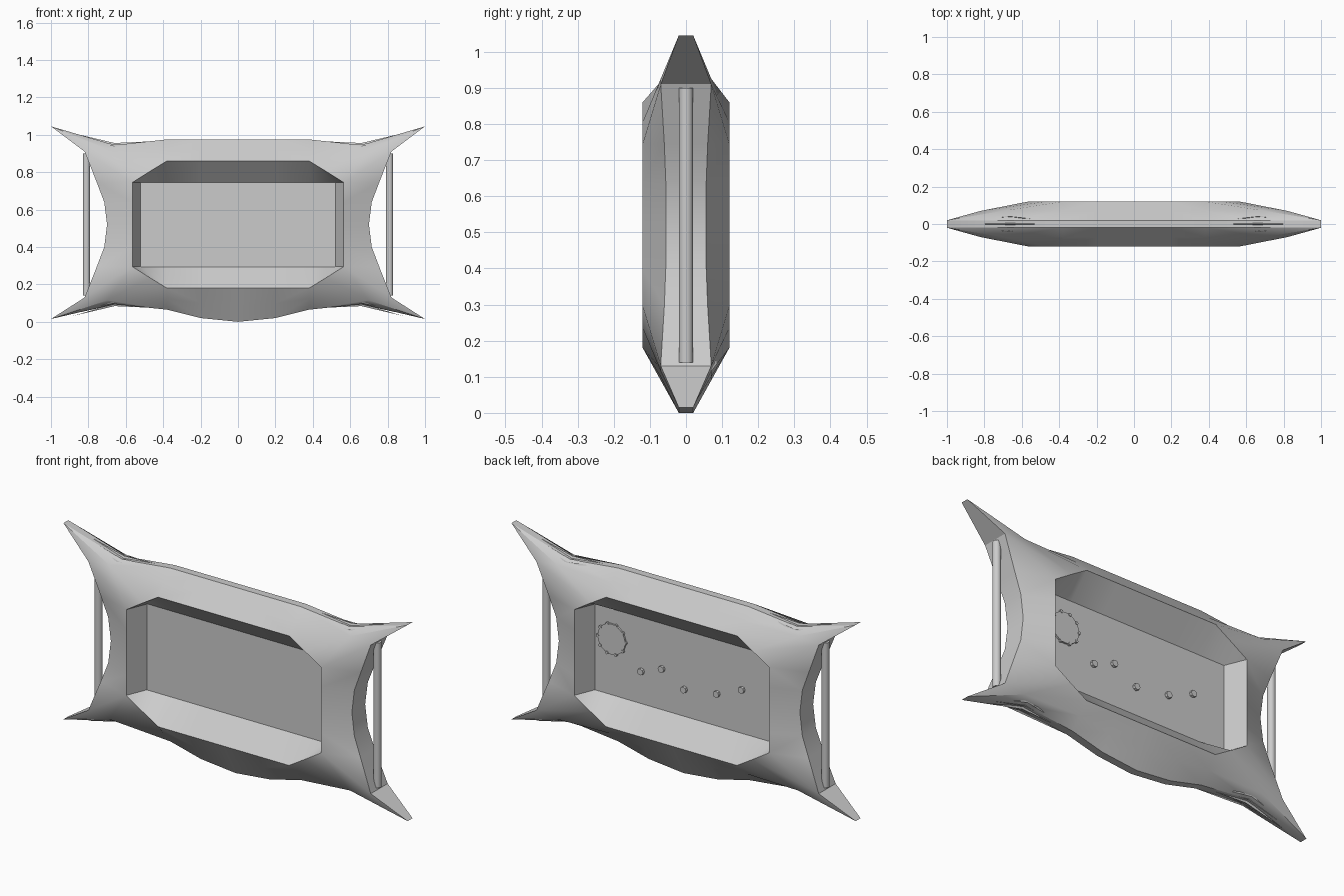
import bpy, bmesh, math
from mathutils import Vector, Matrix

cube = bpy.data.objects.get("Cube")
if cube:
    bpy.data.objects.remove(cube, do_unlink=True)

grey = bpy.data.materials.new("plain_grey")
grey.use_nodes = True
COLOUR = (0.6, 0.6, 0.6, 1)
grey.diffuse_color = COLOUR
grey.node_tree.nodes["Principled BSDF"].inputs["Base Color"].default_value = COLOUR


def finish(name, bm, angle=None):
    """Turn a bmesh into a named object, optionally smooth."""
    bmesh.ops.remove_doubles(bm, verts=bm.verts, dist=0.0005)
    bmesh.ops.recalc_face_normals(bm, faces=bm.faces)
    mesh = bpy.data.meshes.new(name)
    bm.to_mesh(mesh)
    bm.free()
    mesh.materials.append(grey)
    obj = bpy.data.objects.new(name, mesh)
    bpy.context.collection.objects.link(obj)
    if angle:
        bpy.ops.object.select_all(action='DESELECT')
        obj.select_set(True)
        bpy.context.view_layer.objects.active = obj
        bpy.ops.object.shade_smooth_by_angle(angle=math.radians(angle))
    return obj


def cylinder(bm, centre, radius, depth, axis, sides):
    turn = Matrix.Rotation(math.pi / 2, 4, 'X') if axis == 'Y' else Matrix()
    bmesh.ops.create_cone(bm, cap_ends=True, segments=sides, radius1=radius,
                          radius2=radius, depth=depth,
                          matrix=Matrix.Translation(centre) @ turn)


# Frame stations for one quadrant, as (x, half thickness, z):
# outer edge, shoulder, ridge around the opening, edge against the panel
def rail(x):
    return [(x, .02, .975), (x, .07, .9175), (x, .12, .86), (x, .01, .745)]


def post(x, y, z):
    return [(x, y, z), (x, y, z), (.565, .12, z), (.52, .01, z)]


TIP, CREASE, HEEL = (1, .02, 1.045), (.70, .07, .925), (.82, .07, .91)
BEND, CORNER, INNER = (.47, .12, .805), (.565, .12, .745), (.52, .01, .745)
stations = [
    rail(0), rail(.2), rail(.38),
    [(.66, .02, .945), CREASE, BEND, INNER],
    [TIP, CREASE, BEND, INNER],
    [TIP, HEEL, CORNER, INNER],
    [HEEL, HEEL, CORNER, INNER],
    post(.755, .06, .745), post(.715, .056, .64), post(.70, .055, .52),
]
BELLY = {0: 0, .2: .02, .38: .065}


def lower(p):
    """Reflect a point to the bottom half, with the bulging belly."""
    x, y, z = p
    if z == .975:
        return (x, y, BELLY[x])
    if z == .9175:
        return (x, y, (BELLY[x] + .18) / 2)
    return (x, y, max(.015, 1.04 - z))


bm = bmesh.new()
for sx in (1, -1):
    for place in (lambda p: p, lower):
        strips = []
        for station in stations:
            half = [Vector(place(p)) for p in station]
            half = [Vector((p.x * sx, p.y, p.z)) for p in half]
            back = [Vector((p.x, -p.y, p.z)) for p in half]
            strips.append([bm.verts.new(p) for p in half[::-1] + back])
        for a, b in zip(strips, strips[1:]):
            for i in range(len(a) - 1):
                bm.faces.new((a[i], a[i + 1], b[i + 1], b[i]))
finish("frame", bm, 30)

# Central panel
bm = bmesh.new()
bmesh.ops.create_cube(bm, size=1, matrix=Matrix.Translation((0, 0, .52))
                      @ Matrix.Diagonal((1.05, .022, .47, 1)))
finish("panel", bm)

# Side handle rods
for sx, side in ((1, "left"), (-1, "right")):
    bm = bmesh.new()
    cylinder(bm, (.81 * sx, 0, .52), .02, .76, 'Z', 16)
    finish(side + "_handle_rod", bm, 40)

# Slim tapered ribs across the root of each horn
bm = bmesh.new()
for sx in (1, -1):
    for place in (lambda p: p, lower):
        for i in range(-2, 3):
            y = i * .02
            drop = abs(i) * .008
            reach = .04 * abs(i)
            pts = [(.44 + reach, y * .6, .966 - drop),
                   (.66, y - .006, .942 - drop), (.66, y + .006, .942 - drop),
                   (.66, y, .956 - drop), (.88 - reach, y * .7, 1.008 - drop * 2.5)]
            v = [bm.verts.new((p[0] * sx, p[1], p[2])) for p in map(place, pts)]
            for a, b in ((1, 2), (2, 3), (3, 1)):
                bm.faces.new((v[0], v[a], v[b]))
                bm.faces.new((v[4], v[b], v[a]))
finish("horn_ribs", bm)

# Round hatch on the back with small lugs around its rim
bm = bmesh.new()
hub = Vector((.42, .014, .59))
cylinder(bm, hub, .08, .012, 'Y', 24)
for i in range(10):
    a = math.tau * i / 10
    cylinder(bm, hub + Vector((math.cos(a), 0, math.sin(a))) * .08, .008, .018, 'Y', 8)
finish("back_hatch", bm)

# Scattered studs on the back
bm = bmesh.new()
for x, z in ((.25, .465), (.13, .51), (0, .437), (-.19, .465), (-.335, .525)):
    cylinder(bm, (x, .015, z), .017, .02, 'Y', 8)
finish("back_studs", bm)
